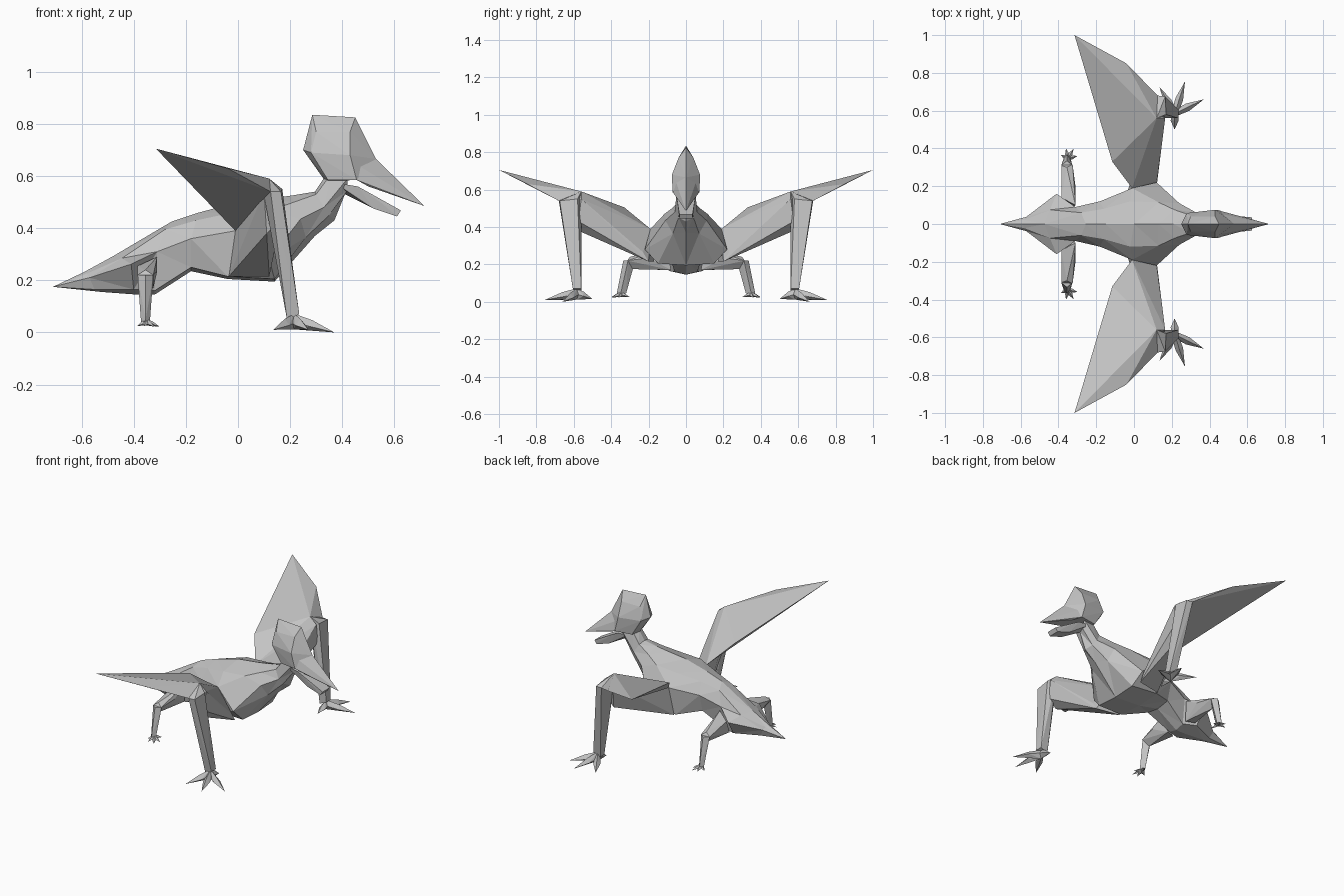
import bpy, bmesh, math
from mathutils import Vector

old = bpy.data.objects.get("Cube")
if old:
    bpy.data.objects.remove(old)

grey = bpy.data.materials.new("plain_grey")
grey.use_nodes = True
COLOUR = (0.55, 0.55, 0.55, 1)
grey.diffuse_color = COLOUR
grey.node_tree.nodes["Principled BSDF"].inputs["Base Color"].default_value = COLOUR


def finish(name, bm, mirrored=False):
    """Turn a bmesh into a flat shaded object, optionally mirrored across y."""
    bmesh.ops.recalc_face_normals(bm, faces=bm.faces)
    mesh = bpy.data.meshes.new(name)
    bm.to_mesh(mesh)
    bm.free()
    mesh.materials.append(grey)
    ob = bpy.data.objects.new(name, mesh)
    bpy.context.scene.collection.objects.link(ob)
    if mirrored:
        mod = ob.modifiers.new("Mirror", 'MIRROR')
        mod.use_axis = (False, True, False)
        mod.use_mirror_merge = False
    return ob


def add_hull(bm, points):
    """Add one convex faceted solid."""
    verts = [bm.verts.new(p) for p in points]
    res = bmesh.ops.convex_hull(bm, input=verts)
    junk = {v for v in res["geom_interior"] + res["geom_unused"]
            if isinstance(v, bmesh.types.BMVert) and not v.link_faces}
    bmesh.ops.delete(bm, geom=list(junk), context='VERTS')


def hull(name, points, mirrored=False):
    bm = bmesh.new()
    add_hull(bm, points)
    return finish(name, bm, mirrored)


def both_sides(points):
    return points + [(x, -y, z) for x, y, z in points if y]


def loft(name, half_rings, tip=None):
    """Skin half rings (top to bottom centre), each completed by reflection."""
    bm = bmesh.new()
    rings = []
    for half in half_rings:
        full = half + [(x, -y, z) for x, y, z in reversed(half[1:-1])]
        rings.append([bm.verts.new(p) for p in full])
    n = len(rings[0])
    for a, b in zip(rings, rings[1:]):
        for i in range(n):
            j = (i + 1) % n
            bm.faces.new((a[i], a[j], b[j], b[i]))
    if tip:
        t = bm.verts.new(tip)
        for i in range(n):
            bm.faces.new((rings[0][i], rings[0][(i + 1) % n], t))
    else:
        bm.faces.new(rings[0])
    bm.faces.new(rings[-1])
    bmesh.ops.triangulate(bm, faces=bm.faces)
    return finish(name, bm)


def digits(name, base, tips, width, height):
    """Pointed toes spreading from one base point."""
    bm = bmesh.new()
    base = Vector(base)
    for t in tips:
        t = Vector(t)
        along = t - base
        side = Vector((-along.y, along.x, 0)).normalized() * width
        mid = base + along * 0.45
        up = Vector((0, 0, height))
        add_hull(bm, [base + side * 0.8, base - side * 0.8, base + up,
                      base - up, mid + side, mid - side, mid + up * 0.8, t])
    return finish(name, bm, True)


# Torso and tail, with the neck base as the last ring
neck_base = [(.205, 0, .525), (.215, .075, .5), (.24, .11, .435),
             (.26, .07, .365), (.295, 0, .37)]
torso = [
    [(-.59, 0, .232), (-.58, .022, .226), (-.57, .038, .21),
     (-.55, .025, .165), (-.52, 0, .155)],
    [(-.475, 0, .295), (-.445, .075, .285), (-.41, .16, .262),
     (-.40, .09, .165), (-.385, 0, .145)],
    [(-.255, 0, .425), (-.28, .06, .395), (-.31, .09, .31),
     (-.32, .06, .16), (-.32, 0, .145)],
    [(-.15, 0, .46), (-.16, .08, .43), (-.18, .12, .36),
     (-.18, .09, .25), (-.18, 0, .235)],
    [(0, 0, .5), (-.02, .12, .46), (-.01, .19, .39),
     (-.04, .16, .215), (-.04, 0, .205)],
    [(.13, 0, .515), (.13, .115, .47), (.12, .22, .28),
     (.14, .15, .205), (.14, 0, .195)],
]
loft("body", torso + [neck_base], tip=(-.71, 0, .175))

# Neck
loft("neck", [
    neck_base,
    [(.295, 0, .54), (.3, .045, .53), (.33, .06, .48),
     (.35, .04, .45), (.37, 0, .43)],
    [(.335, 0, .6), (.355, .04, .605), (.42, .05, .59),
     (.42, .03, .545), (.41, 0, .53)],
])

# Crested skull, upper beak and lower jaw
hull("skull_crest", both_sides([
    (.285, 0, .835), (.45, 0, .825), (.25, 0, .70), (.335, 0, .58), (.53, 0, .665),
    (.30, .04, .77), (.43, .04, .77), (.28, .058, .69), (.43, .075, .68),
    (.345, .055, .585), (.455, .072, .585)]))
hull("upper_beak", both_sides([
    (.43, .06, .66), (.53, 0, .665), (.60, 0, .597), (.715, 0, .485),
    (.455, .07, .585), (.50, .05, .56), (.59, .025, .53)]))
hull("lower_jaw", both_sides([
    (.41, 0, .53), (.37, .045, .575), (.46, .05, .56), (.52, .038, .475),
    (.61, .035, .445), (.625, .035, .468), (.55, .042, .497)]))

# Wing membranes
shoulder, elbow = (-.01, .19, .39), (.12, .56, .59)
hull("wing_membranes", [
    shoulder, (-.115, .33, .505), (-.315, 1, .705), (-.04, .85, .63),
    (.125, .68, .54), elbow, (.095, .585, .55)], True)

# Wing upper arms and forearms
hull("upper_arms", [
    shoulder, (.12, .23, .265), (-.035, .17, .215), (.12, .2, .215),
    elbow, (.165, .56, .55), (.165, .575, .43), (.11, .575, .38), (.1, .6, .54)], True)
hull("forearms", [
    elbow, (.095, .6, .55), (.17, .58, .55), (.165, .675, .54), (.125, .68, .54),
    (.125, .575, .42), (.188, .6, .05), (.188, .56, .05),
    (.235, .56, .07), (.235, .605, .07)], True)
digits("hand_fingers", (.215, .585, .042), [
    (.37, .66, 0), (.27, .755, .01), (.135, .725, .01), (.215, .50, .015)], .021, .03)

# Hind legs
hull("thighs", [
    (-.385, .14, .255), (-.31, .10, .29), (-.325, .08, .17), (-.38, .1, .17),
    (-.345, .2, .24), (-.31, .2, .235),
    (-.385, .31, .22), (-.325, .315, .22), (-.355, .29, .175), (-.355, .3, .24)], True)
hull("shins", [
    (-.385, .31, .22), (-.325, .31, .22), (-.355, .28, .19), (-.355, .335, .22),
    (-.372, .35, .04), (-.338, .35, .04), (-.355, .32, .045), (-.355, .37, .045)], True)
digits("hind_toes", (-.35, .348, .04), [
    (-.30, .36, .022), (-.32, .398, .022), (-.36, .40, .025),
    (-.387, .365, .025), (-.33, .30, .025)], .011, .013)
